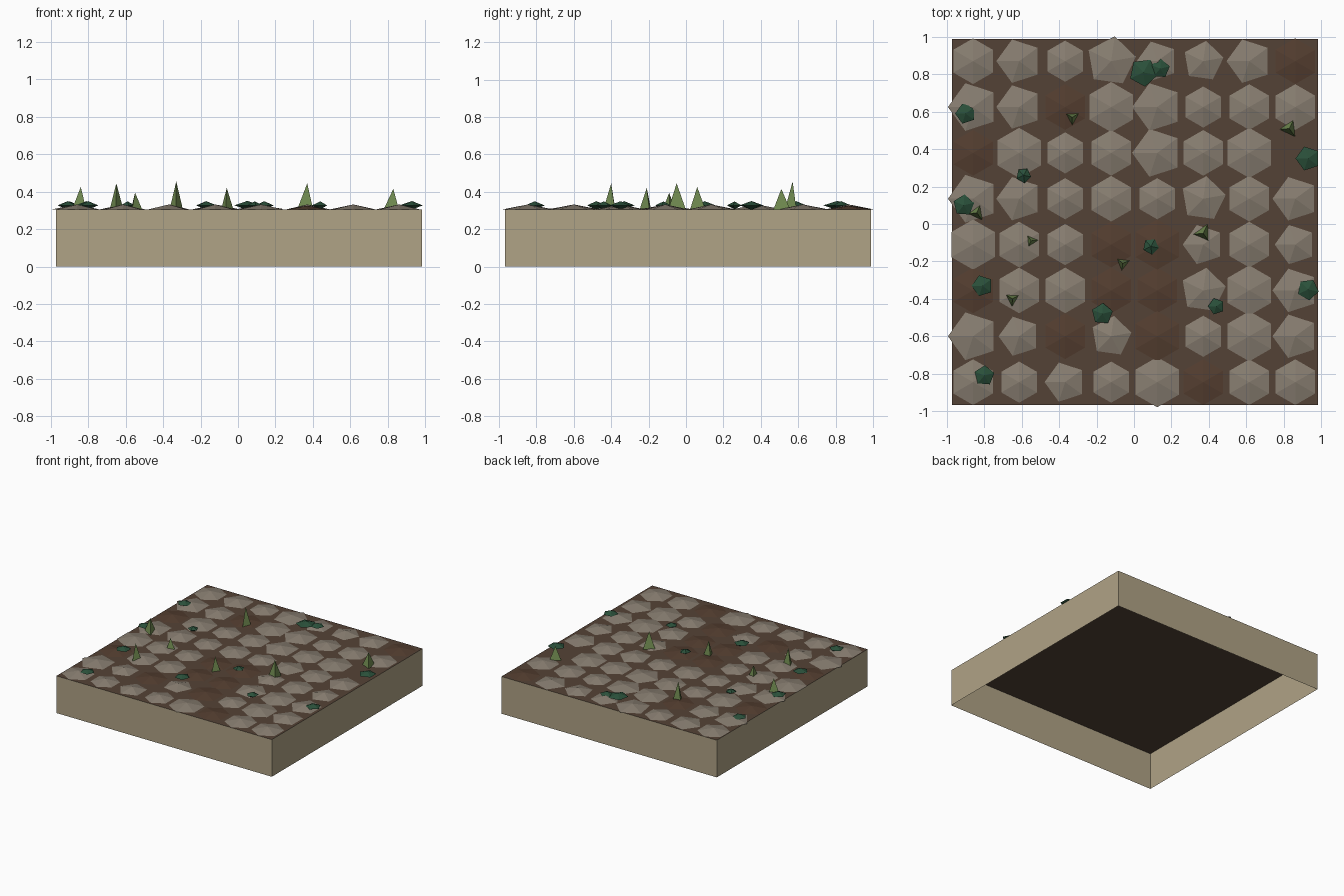
import bpy, bmesh, math
from mathutils import Matrix

cube = bpy.data.objects.get("Cube")
if cube:
    bpy.data.objects.remove(cube)


def srgb(r, g, b):
    return tuple((c / 255 / 12.92) if c < 11 else ((c / 255 + 0.055) / 1.055) ** 2.4
                 for c in (r, g, b)) + (1.0,)


def material(name, rgb):
    m = bpy.data.materials.new(name)
    m.use_nodes = True
    col = srgb(*rgb)
    m.diffuse_color = col
    bsdf = m.node_tree.nodes["Principled BSDF"]
    bsdf.inputs["Base Color"].default_value = col
    bsdf.inputs["Roughness"].default_value = 0.9
    return m


sand = material("sand wall", (176, 163, 134))
soil = material("dark soil", (84, 66, 54))
stone = material("grey stone", (136, 126, 113))
clay = material("brown clay", (84, 62, 48))
leaf = material("dark green leaf", (42, 80, 58))
grass = material("light green grass", (112, 138, 80))


def finish(name, bm, mat):
    mesh = bpy.data.meshes.new(name)
    bm.to_mesh(mesh)
    bm.free()
    mesh.materials.append(mat)
    ob = bpy.data.objects.new(name, mesh)
    bpy.context.collection.objects.link(ob)
    return ob


def cone(bm, x, y, z, r, h, sides, angle):
    """Pointed cone standing at z, with one corner facing the angle in degrees."""
    found = bmesh.ops.create_cone(bm, cap_ends=True, segments=sides, radius1=r, radius2=0, depth=h)
    verts = found["verts"]
    corner = max(verts, key=lambda v: v.co.xy.length)
    turn = math.radians(angle) - math.atan2(corner.co.y, corner.co.x)
    place = Matrix.Translation((x, y, z + h / 2)) @ Matrix.Rotation(turn, 4, "Z")
    bmesh.ops.transform(bm, matrix=place, verts=verts)
    return verts


TOP = 0.305
CX, CY, SIDE = 0.006, 0.011, 1.957

# Hollow base: four walls open at the bottom, with a soil sheet on top
walls = bmesh.new()
bmesh.ops.create_cube(walls, size=1, matrix=Matrix.Translation((CX, CY, TOP / 2))
                      @ Matrix.Diagonal((SIDE, SIDE, TOP, 1)))
flat = [f for f in walls.faces if abs(f.normal.z) > 0.5]
bmesh.ops.delete(walls, geom=flat, context="FACES_ONLY")
finish("base_walls", walls, sand)

ground = bmesh.new()
bmesh.ops.create_grid(ground, x_segments=1, y_segments=1, size=SIDE / 2,
                      matrix=Matrix.Translation((CX, CY, TOP)))
finish("soil_top", ground, soil)

# Paving, back row first: size s/m/l, then shape
# h = hexagon, p = pentagon facing left, q = pentagon facing right,
# b = sunken clay hexagon, r = raised clay hexagon, . = bare soil
LAYOUT = [
    "mh mp sh lq sp sq mp mb",
    "lp mp mb lh lp sh mh mh",
    "mb lh sh mh lp mh lh ..",
    "lp mp sh mh sh mq mh mp",
    "lh mh sh mb lr sp mh sp",
    "mb mh mh mb mb mq lh mp",
    "lp sp mb sq lr sh lh mp",
    "mh sh sp sh lh mb mh mh",
]
SIZE = {"s": 0.11, "m": 0.122, "l": 0.134}
SHAPE = {"h": (6, 90), "p": (5, 180), "q": (5, 10), "b": (6, 90), "r": (6, 90)}
stones, clays = bmesh.new(), bmesh.new()
for row, line in enumerate(LAYOUT):
    for col, (size, kind) in enumerate(line.split()):
        if kind == ".":
            continue
        sides, angle = SHAPE[kind]
        x, y = -0.86 + 0.246 * col, 0.87 - 0.245 * row
        if kind in "br":
            lift = 0.003 if kind == "r" else 0.0005
            cone(clays, x, y, TOP + lift, SIZE[size], 0.02, sides, angle)
        else:
            cone(stones, x, y, TOP + 0.001, SIZE[size], 0.026, sides, angle)
finish("paving_stones", stones, stone)
finish("clay_stones", clays, clay)

# Squat shrubs: five-sided double cones (x, y, radius)
SHRUBS = [
    (-0.90, 0.59, 0.056), (0.05, 0.81, 0.077), (0.14, 0.83, 0.052), (0.93, 0.35, 0.067),
    (-0.59, 0.26, 0.041), (-0.91, 0.10, 0.058), (-0.81, -0.33, 0.058), (0.09, -0.12, 0.044),
    (-0.17, -0.48, 0.058), (0.44, -0.44, 0.045), (0.93, -0.35, 0.058), (-0.80, -0.81, 0.055),
]
shrubs = bmesh.new()
for i, (x, y, r) in enumerate(SHRUBS):
    height = 0.018 + r * 0.08
    angle = 180 + 25 * (i % 3)
    cone(shrubs, x, y, TOP + 0.022, r, height, 5, angle)
    lower = cone(shrubs, x, y, TOP + 0.022, r, height, 5, angle)
    for v in lower:
        v.co.z = 2 * (TOP + 0.022) - v.co.z
    # Drop both hidden middle caps and turn the mirrored half outward
    caps = [f for f in shrubs.faces if len(f.verts) == 5]
    bmesh.ops.delete(shrubs, geom=caps, context="FACES_ONLY")
bmesh.ops.remove_doubles(shrubs, verts=shrubs.verts, dist=0.0005)
bmesh.ops.recalc_face_normals(shrubs, faces=shrubs.faces)
finish("shrubs", shrubs, leaf)

# Grass spikes: three-sided cones (x, y, radius, height, facing)
SPIKES = [
    (-0.33, 0.57, 0.041, 0.15, 270), (0.83, 0.51, 0.052, 0.11, 65),
    (-0.84, 0.06, 0.048, 0.12, 67), (-0.55, -0.09, 0.038, 0.09, 5),
    (-0.06, -0.21, 0.038, 0.115, 262), (0.37, -0.05, 0.054, 0.14, 65),
    (-0.65, -0.40, 0.042, 0.14, 268),
]
spikes = bmesh.new()
for x, y, r, h, facing in SPIKES:
    cone(spikes, x, y, TOP, r, h, 3, facing)
finish("grass_spikes", spikes, grass)
